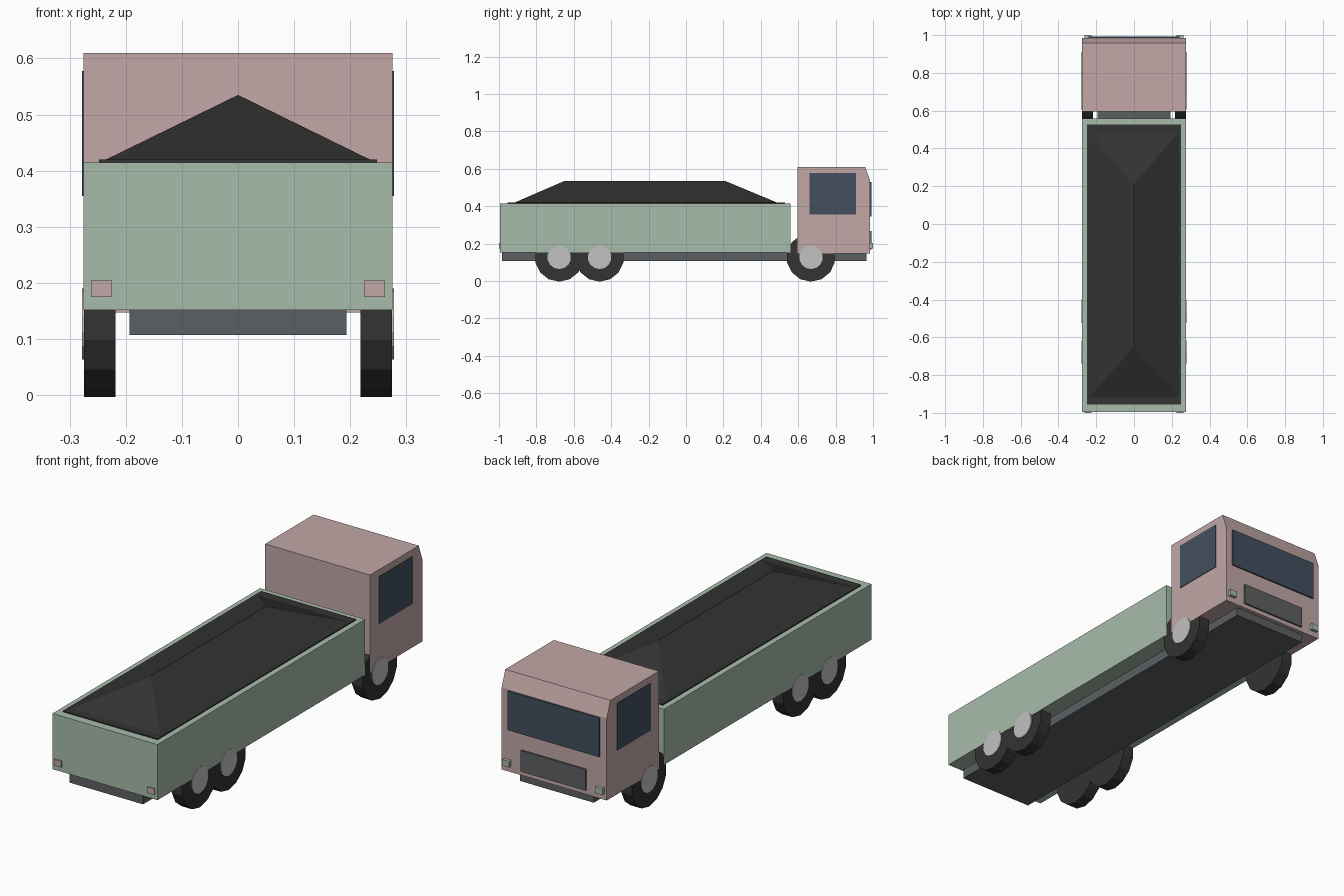
import bpy, bmesh, math
from mathutils import Matrix

cube = bpy.data.objects.get("Cube")
if cube:
    bpy.data.objects.remove(cube, do_unlink=True)


def material(name, r, g, b):
    m = bpy.data.materials.new(name)
    m.use_nodes = True
    m.diffuse_color = (r, g, b, 1)
    m.node_tree.nodes["Principled BSDF"].inputs["Base Color"].default_value = (r, g, b, 1)
    return m


pink = material("dusty_pink", 0.54, 0.39, 0.39)
green = material("sage_green", 0.39, 0.50, 0.40)
black = material("charcoal", 0.033, 0.033, 0.033)
grey = material("steel_grey", 0.107, 0.117, 0.122)
silver = material("hub_silver", 0.54, 0.54, 0.54)
glass = material("window_blue", 0.054, 0.08, 0.112)


def finish(bm, name, mat):
    bmesh.ops.recalc_face_normals(bm, faces=bm.faces[:])
    mesh = bpy.data.meshes.new(name)
    bm.to_mesh(mesh)
    bm.free()
    mesh.materials.append(mat)
    obj = bpy.data.objects.new(name, mesh)
    bpy.context.collection.objects.link(obj)
    return obj


def box(name, mat, x, y, z):
    """Box from (min, max) pairs on each axis."""
    bm = bmesh.new()
    size = [b - a for a, b in (x, y, z)]
    mid = [(a + b) / 2 for a, b in (x, y, z)]
    bmesh.ops.create_cube(bm, size=1, matrix=Matrix.Translation(mid) @ Matrix.Diagonal((*size, 1)))
    return finish(bm, name, mat)


def disc(name, mat, radius, x, y, z):
    """Fourteen-sided cylinder lying along x."""
    bm = bmesh.new()
    place = Matrix.Translation(((x[0] + x[1]) / 2, y, z)) @ Matrix.Rotation(math.pi / 2, 4, "Y")
    # turn so that a flat side rests on the ground
    turn = Matrix.Rotation(math.pi / 2, 4, "Z")
    bmesh.ops.create_cone(bm, cap_ends=True, segments=14, radius1=radius, radius2=radius,
                          depth=abs(x[1] - x[0]), matrix=place @ turn)
    return finish(bm, name, mat)


W = 0.275  # half width of the body

# Chassis and cargo bed
box("chassis", grey, (-0.193, 0.193), (-0.985, 0.965), (0.107, 0.152))
box("cargo_bed", green, (-W, W), (-0.994, 0.558), (0.152, 0.415))

# Load: flat slab with a hipped heap on it
box("load_base", black, (-0.248, 0.248), (-0.955, 0.528), (0.38, 0.42))
bm = bmesh.new()
corners = [bm.verts.new((x, y, 0.419)) for x, y in
           ((-0.237, -0.918), (0.237, -0.918), (0.237, 0.488), (-0.237, 0.488))]
rear, fore = bm.verts.new((0, -0.65, 0.535)), bm.verts.new((0, 0.21, 0.535))
a, b, c, d = corners
for face in ((a, b, rear), (b, c, fore, rear), (c, d, fore), (d, a, rear, fore), (d, c, b, a)):
    bm.faces.new(face)
finish(bm, "load_heap", black)

# Cab: side profile with a sloped upper front, extruded across the width
bm = bmesh.new()
profile = [(0.595, 0.147), (0.985, 0.147), (0.985, 0.535), (0.958, 0.61), (0.595, 0.61)]
side = bm.faces.new([bm.verts.new((-W, y, z)) for y, z in profile])
grown = bmesh.ops.extrude_face_region(bm, geom=[side])
bmesh.ops.translate(bm, vec=(2 * W, 0, 0),
                    verts=[v for v in grown["geom"] if isinstance(v, bmesh.types.BMVert)])
finish(bm, "cab", pink)

# Windscreen and grille
box("windscreen", glass, (-0.24, 0.24), (0.984, 0.992), (0.345, 0.53))
box("grille", grey, (-0.17, 0.17), (0.984, 0.993), (0.168, 0.268))

# Parts repeated on both sides
for label, s in (("left", 1), ("right", -1)):
    def span(p, q):
        return tuple(sorted((s * p, s * q)))

    box(f"{label}_side_window", glass, span(0.27, 0.278), (0.66, 0.91), (0.355, 0.578))
    box(f"{label}_cab_light", green, span(0.225, 0.262), (0.984, 1.0), (0.175, 0.204))
    box(f"{label}_tail_light", pink, span(0.225, 0.262), (-1.0, -0.992), (0.175, 0.204))
    for place, y in (("cab", 0.668), ("middle", -0.462), ("end", -0.678)):
        disc(f"{label}_{place}_tyre", black, 0.13, span(0.218, 0.2743), y, 0.1268)
        disc(f"{label}_{place}_hub", silver, 0.063, span(0.26, 0.278), y, 0.1268)
